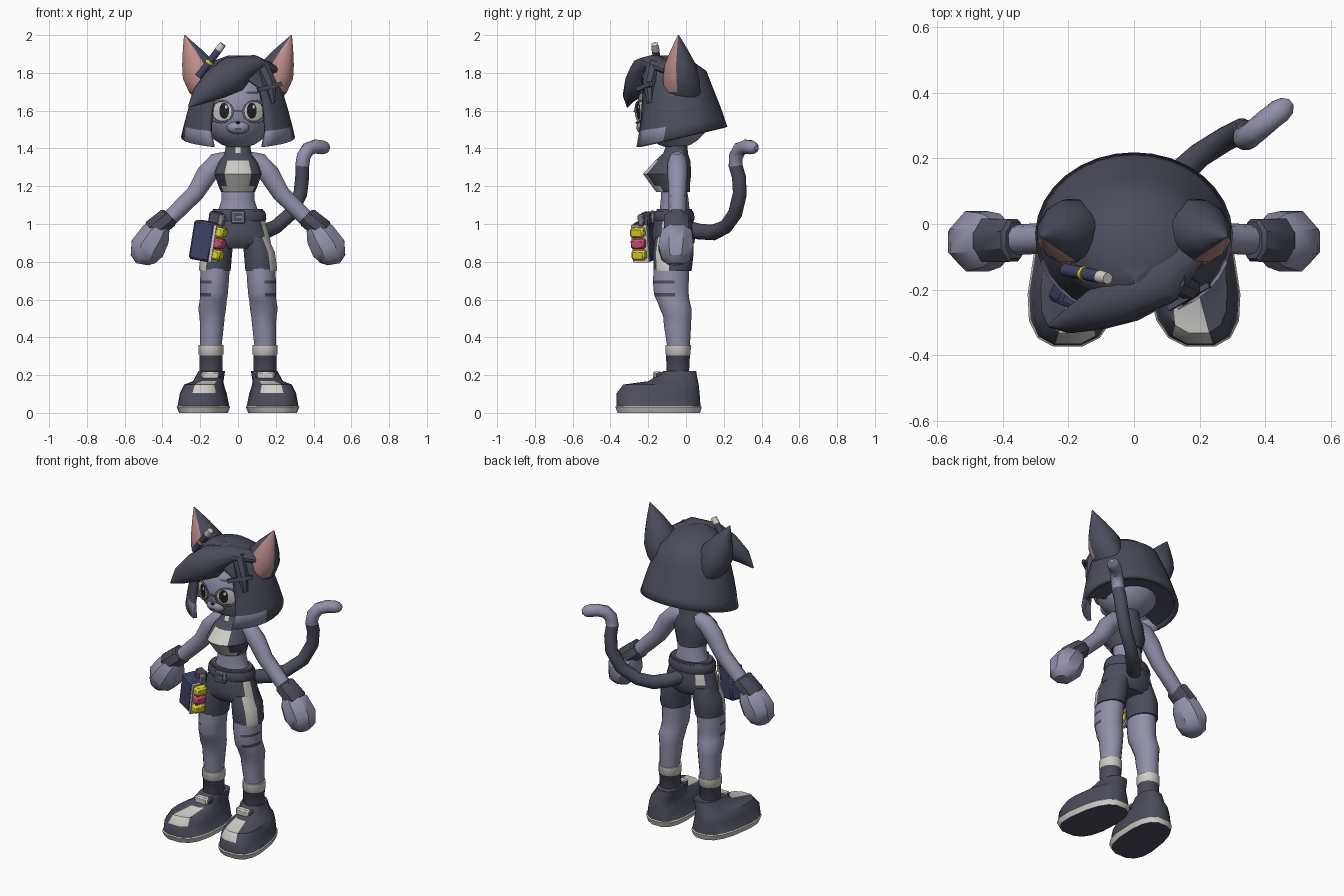
import bpy, bmesh
from math import sin, cos, pi, radians, sqrt, copysign
from mathutils import Vector, Matrix

if "Cube" in bpy.data.objects:
    bpy.data.objects.remove(bpy.data.objects["Cube"], do_unlink=True)


def material(name, *rgb):
    m = bpy.data.materials.new(name)
    m.use_nodes = True
    m.diffuse_color = (*rgb, 1)
    m.node_tree.nodes["Principled BSDF"].inputs["Base Color"].default_value = (*rgb, 1)
    return m


FUR = material("lavender fur", .28, .28, .40)
DARK = material("charcoal", .07, .075, .105)
WHITE = material("off white", .62, .61, .57)
PINK = material("ear pink", .52, .27, .26)
NAVY = material("navy", .05, .055, .13)
YELLOW = material("yellow", .75, .62, .03)
ROSE = material("rose", .62, .08, .19)
BLACK = material("ink", .015, .015, .02)
STEEL = material("steel", .22, .22, .27)
Z = Vector((0, 0, 1))
parts = []


def finish(name, bm, mats, rule=None):
    """Turn a bmesh into an object; rule(centre, normal) picks the second colour."""
    bmesh.ops.recalc_face_normals(bm, faces=bm.faces)
    if rule:
        for f in bm.faces:
            f.material_index = int(bool(rule(f.calc_center_median(), f.normal)))
    me = bpy.data.meshes.new(name)
    bm.to_mesh(me)
    bm.free()
    for m in mats:
        me.materials.append(m)
    ob = bpy.data.objects.new(name, me)
    bpy.context.collection.objects.link(ob)
    parts.append(ob)
    return ob


def skin(name, rings, mats, rule=None, loop=True, caps=(True, True)):
    """Bridge equal-length rings of points."""
    bm = bmesh.new()
    rows = [[bm.verts.new(p) for p in r] for r in rings]
    n = len(rows[0])
    for a, b in zip(rows, rows[1:]):
        for i in range(n if loop else n - 1):
            j = (i + 1) % n
            bm.faces.new((a[i], a[j], b[j], b[i]))
    for use, row in zip(caps, (rows[0], rows[-1])):
        if use:
            bm.faces.new(row)
    return finish(name, bm, mats, rule)


def loft(name, secs, mats, n=16, rule=None, axis=None, power=1, warp=None):
    """Sections (x, y, z, half width, half depth) swept along their own path."""
    pts = [Vector(s[:3]) for s in secs]
    rings = []
    for i, s in enumerate(secs):
        t = axis or (pts[min(i + 1, len(pts) - 1)] - pts[max(i - 1, 0)]).normalized()
        u = Vector((0, 1, 0)).cross(t).normalized()
        v = t.cross(u)
        ring = []
        for k in range(n):
            a = (k + .5) * 2 * pi / n
            c, d = (copysign(abs(w) ** power, w) for w in (cos(a), sin(a)))
            p = pts[i] + u * c * s[3] + v * d * s[4]
            ring.append(warp(p) if warp else p)
        rings.append(ring)
    return skin(name, rings, mats, rule)


def column(name, rows, mats, **kw):
    """Upright loft from rows (z, x, y, half width, half depth)."""
    return loft(name, [(x, y, z, rx, ry) for z, x, y, rx, ry in rows], mats, axis=Z, **kw)


def solid(name, kind, loc, size, mat, bevel=0, base=Matrix()):
    bm = bmesh.new()
    mx = base @ Matrix.Translation(loc) @ Matrix.Diagonal((*size, 1))
    if kind == "box":
        bmesh.ops.create_cube(bm, size=2, matrix=mx)
    else:
        bmesh.ops.create_uvsphere(bm, u_segments=20, v_segments=14, radius=1, matrix=mx)
    ob = finish(name, bm, [mat])
    if bevel:
        ob.modifiers.new("bevel", "BEVEL").width = bevel
    return ob


# Head, muzzle and painted face
HC, HR = Vector((0, -.06, 1.61)), Vector((.2, .2, .21))
solid("head", "ball", HC, HR, FUR)
solid("muzzle", "ball", (0, -.225, 1.512), (.06, .037, .037), FUR)
solid("nose", "ball", (0, -.259, 1.537), (.012, .008, .007), BLACK)
solid("mouth", "box", (0, -.26, 1.503), (.016, .003, .0025), BLACK)


def patch(name, x, z, rx, rz, lift, mat, inner=0):
    """Thin disc or ring that follows the curve of the face."""
    def on_face(px, pz):
        k = 1 - (px / HR.x) ** 2 - ((pz - HC.z) / HR.z) ** 2
        return Vector((px, HC.y - HR.y * sqrt(max(k, .05)) - lift, pz))
    rings = [[on_face(x + r * rx * cos(a * pi / 10), z + r * rz * sin(a * pi / 10))
              for a in range(20)] for r in (1, .5 + inner / 2, inner or .1)]
    return skin(name, rings, [mat], caps=(False, not inner))


for s, side in ((1, "left"), (-1, "right")):
    patch(side + "_eye_white", s * .082, 1.597, .052, .05, .004, WHITE)
    patch(side + "_pupil", s * .073, 1.6, .026, .043, .008, BLACK)
    patch(side + "_glint", s * .073 + .01, 1.62, .007, .01, .011, WHITE)
    rim = patch(side + "_glasses_rim", s * .09, 1.595, .066, .062, .014, STEEL, inner=.87)
    rim.modifiers.new("thickness", "SOLIDIFY").thickness = .008
    patch(side + "_brow", s * .08, 1.695, .04, .007, .004, DARK)
solid("glasses_bridge", "box", (0, -.272, 1.597), (.024, .005, .005), STEEL)

# Bob haircut: open at the front, hem rising to the back, pale front tips
hair_rows = [(1.893, .05, .05, -.11, 0), (1.865, .125, .125, -.095, 0), (1.81, .19, .178, -.07, 0),
             (1.72, .232, .2, -.057, .125), (1.6, .268, .23, -.045, .155),
             (1.525, .287, .244, -.04, .16), (1.46, .302, .254, -.035, .14)]
rings = []
for z, rx, ry, cy, gap in hair_rows:
    g = gap / rx
    arc = [-pi / 2 + g + (2 * pi - 2 * g) * k / 28 for k in range(29)]
    drop = max(0, 1 - (z - 1.46) / .2) * .22
    rings.append([Vector((rx * cos(a), cy + ry * sin(a), z + drop * (cy + ry * sin(a) + .03)))
                  for a in arc])
hair = skin("hair", rings, [DARK, FUR], lambda c, n: c.z < 1.5 and c.y < -.1,
            loop=False, caps=(True, False))
shell = hair.modifiers.new("thickness", "SOLIDIFY")
shell.thickness, shell.offset = .025, -1
hub = Vector((0, -.04, 1.48))
skin("hair_underside", [[hub + (p - hub) * k + Z * .012 for p in rings[-1][4:-4]] for k in (.95, .15)],
     [DARK], loop=False, caps=(False, False))

loft("fringe", [(.18, -.08, 1.82, .03, .05), (.08, -.16, 1.85, .045, .09), (-.03, -.22, 1.79, .1, .085),
                (-.12, -.265, 1.74, .085, .062), (-.2, -.3, 1.68, .052, .035),
                (-.262, -.31, 1.62, .004, .004)], [DARK], n=12)
loft("side_lock", [(.12, -.17, 1.85, .04, .04), (.165, -.195, 1.75, .04, .035),
                   (.185, -.19, 1.64, .015, .02)], [DARK], n=8)
loft("hair_clip", [(.105, -.258, 1.71, .017, .012), (.23, -.185, 1.742, .017, .012)], [DARK], n=4)
loft("pen", [(-.21, -.14, 1.78, .02, .02), (-.1, -.162, 1.925, .02, .02)], [NAVY], n=10)
loft("pen_band", [(-.155, -.151, 1.852, .023, .023), (-.147, -.153, 1.863, .023, .023)], [YELLOW], n=10)
loft("pen_tip", [(-.104, -.161, 1.92, .021, .021), (-.08, -.166, 1.952, .018, .018)], [WHITE], n=10)

# Torso and halter top with pale front panel
column("torso", [(1.0, 0, -.06, .13, .09), (1.08, 0, -.06, .105, .08), (1.13, 0, -.06, .088, .075),
                 (1.2, 0, -.065, .09, .068), (1.3, 0, -.06, .1, .06), (1.365, 0, -.05, .085, .05),
                 (1.4, 0, -.045, .06, .05), (1.5, 0, -.045, .055, .05)], [FUR])
column("halter_top", [(1.17, 0, -.068, .092, .092), (1.2, 0, -.08, .105, .102), (1.265, 0, -.1, .128, .13),
                      (1.335, 0, -.07, .102, .095), (1.375, 0, -.055, .072, .066), (1.425, 0, -.047, .064, .056)],
       [DARK, WHITE], rule=lambda c, n: n.y < -.3 and (abs(c.x) < .075 and c.z < 1.33
                                                      or abs(c.x) < .01 and c.z > 1.38))

# Shorts, belt and buckle
column("shorts_hips", [(.87, 0, -.065, .13, .085), (.9, 0, -.065, .178, .112), (.95, 0, -.065, .167, .118),
                       (1.015, 0, -.065, .147, .107), (1.08, 0, -.062, .135, .094)], [DARK, WHITE],
       rule=lambda c, n: .89 < c.z < 1.03 and (-.125 < c.y < -.09
                                              or n.x < -.4 and n.y > .5 and c.z > .95))
column("belt", [(1.015, 0, -.064, .147, .106), (1.025, 0, -.064, .153, .112), (1.055, 0, -.064, .15, .108),
                (1.07, 0, -.064, .142, .102)], [DARK])
solid("buckle", "box", (0, -.176, 1.037), (.037, .01, .034), STEEL, bevel=.005)
solid("buckle_inset", "box", (0, -.186, 1.037), (.023, .003, .02), DARK)
solid("buckle_pin", "box", (.006, -.188, 1.037), (.016, .004, .005), STEEL)


def spread(p):
    """Shoes widen and turn out towards the toe."""
    return Vector((.18 + (p.x - .18) * (1 - .4 * (p.y + .15)) - .1 * (p.y + .15), p.y, p.z))


def mirrored(s, ob):
    """Flip a left-hand part to the right side."""
    if s < 0:
        ob.data.transform(Matrix.Diagonal((-1, 1, 1, 1)))
        ob.data.flip_normals()


for s, side in ((1, "left"), (-1, "right")):
    # Ears with pink fronts
    mirrored(s, column(side + "_ear", [
        (1.66, .17, -.02, .06, .09), (1.7, .18, -.02, .083, .1), (1.77, .197, -.025, .098, .1),
        (1.84, .202, -.03, .097, .087), (1.92, .24, -.035, .054, .048), (2.0, .283, -.04, .003, .003)],
        [DARK, PINK], n=12, rule=lambda c, n: c.z > 1.69 and n.y < -.3 and n.x > -.3))

    # Legs: shorts leg, striped limb, sock
    mirrored(s, column(side + "_shorts_leg", [
        (.75, .122, -.07, .084, .1), (.77, .122, -.07, .086, .104), (.85, .113, -.067, .084, .11),
        (.93, .09, -.065, .07, .1)], [DARK, WHITE],
        rule=lambda c, n: n.x > .6 and -.75 < n.y < -.25))
    mirrored(s, column(side + "_leg", [
        (.2, .145, -.045, .05, .05), (.36, .143, -.04, .058, .062), (.46, .138, -.045, .064, .073),
        (.51, .137, -.046, .068, .076), (.55, .137, -.054, .075, .085), (.59, .132, -.066, .073, .088),
        (.615, .128, -.075, .074, .092), (.635, .127, -.078, .075, .094), (.685, .125, -.08, .077, .096),
        (.7, .124, -.08, .078, .097), (.8, .12, -.075, .078, .095)], [FUR, DARK],
        rule=lambda c, n: (.615 < c.z < .635 or .685 < c.z < .7) and n.x > .3 and n.y < .3))
    mirrored(s, column(side + "_sock", [
        (.17, .143, -.045, .062, .06), (.305, .143, -.042, .063, .064), (.31, .143, -.042, .067, .068),
        (.36, .143, -.042, .067, .069)], [DARK, WHITE], rule=lambda c, n: c.z > .306))

    # Shoes: pale sole, toe panel and tongue
    rows = [(0, -.365, .078, .055, .305), (.032, -.378, .087, .043, .317), (.037, -.372, .08, .048, .312),
            (.105, -.37, .075, .062, .3), (.15, -.335, .07, .078, .28), (.168, -.2, .065, .083, .245),
            (.222, -.12, .055, .076, .22)]
    mirrored(s, column(side + "_shoe", [(z, (c + d) / 2, (a + b) / 2, (d - c) / 2, (b - a) / 2)
                                        for z, a, b, c, d in rows], [DARK, WHITE], power=.75, warp=spread,
                       rule=lambda c, n: (c.z < .036 and n.z > -.9)
                       or (.12 < c.z < .17 and c.y < -.2 and abs(c.x - .175) < .04)))
    solid(side + "_shoe_tongue", "box", (s * .147, -.13, .198), (.055, .03, .017), DARK, bevel=.008)
    solid(side + "_lace", "box", (s * .147, -.152, .198), (.045, .022, .022), WHITE, bevel=.008)

    # Arms, wrist cuffs and mitten hands
    mirrored(s, loft(side + "_arm", [
        (.04, -.045, 1.345, .045, .045), (.11, -.045, 1.325, .056, .052), (.165, -.045, 1.265, .058, .053),
        (.225, -.045, 1.165, .049, .048), (.3, -.045, 1.09, .047, .047), (.41, -.05, .98, .042, .045)],
        [FUR], n=10))
    mirrored(s, loft(side + "_cuff", [
        (.36, -.05, 1.043, .048, .06), (.37, -.05, 1.033, .06, .07), (.45, -.05, .968, .062, .072),
        (.46, -.05, .958, .05, .06)], [DARK], n=8))
    mirrored(s, loft(side + "_hand", [
        (.4, -.05, .99, .05, .055), (.435, -.05, .945, .088, .088), (.48, -.053, .872, .1, .1),
        (.502, -.055, .815, .075, .08), (.507, -.055, .787, .035, .045)], [FUR], n=8))

# Tail with pale end
tail = [(0, -.01, .98), (.06, .07, .96), (.13, .145, .955), (.2, .21, .985), (.28, .26, 1.055),
        (.33, .285, 1.16), (.34, .28, 1.25), (.34, .262, 1.31), (.348, .265, 1.36), (.372, .285, 1.397),
        (.41, .318, 1.41), (.445, .345, 1.406), (.467, .362, 1.403), (.48, .372, 1.402)]
loft("tail", [(*p, r, r) for p, r in zip(tail, [.042] * 3 + [.038] * 9 + [.03, .012])],
     [DARK, FUR], n=12, rule=lambda c, n: c.z > 1.31)

# Hip pouch, turned outward, with a row of coloured rolls
POUCH = (Matrix.Translation((-.175, -.215, .91)) @ Matrix.Rotation(-.4, 4, 'Z')
         @ Matrix.Rotation(.17, 4, 'Y'))
for name, loc, size, mat, bevel in (
        ("pouch", (0, 0, 0), (.062, .048, .105), NAVY, .012),
        ("pouch_trim", (.064, -.002, -.003), (.008, .045, .1), WHITE, 0),
        ("pouch_strap", (.03, .03, .125), (.035, .025, .035), DARK, .008),
        ("pouch_clasp", (.07, .015, .125), (.016, .016, .03), STEEL, .005),
        ("top_roll", (.084, -.004, .06), (.026, .038, .027), YELLOW, .01),
        ("middle_roll", (.084, -.004, 0), (.026, .038, .027), ROSE, .01),
        ("bottom_roll", (.084, -.004, -.06), (.026, .038, .027), YELLOW, .01)):
    solid(name, "box", loc, size, mat, bevel, POUCH)

# Soft shading with crisp edges
bpy.ops.object.select_all(action='DESELECT')
for ob in parts:
    ob.select_set(True)
bpy.context.view_layer.objects.active = parts[0]
bpy.ops.object.shade_smooth_by_angle(angle=radians(38))
